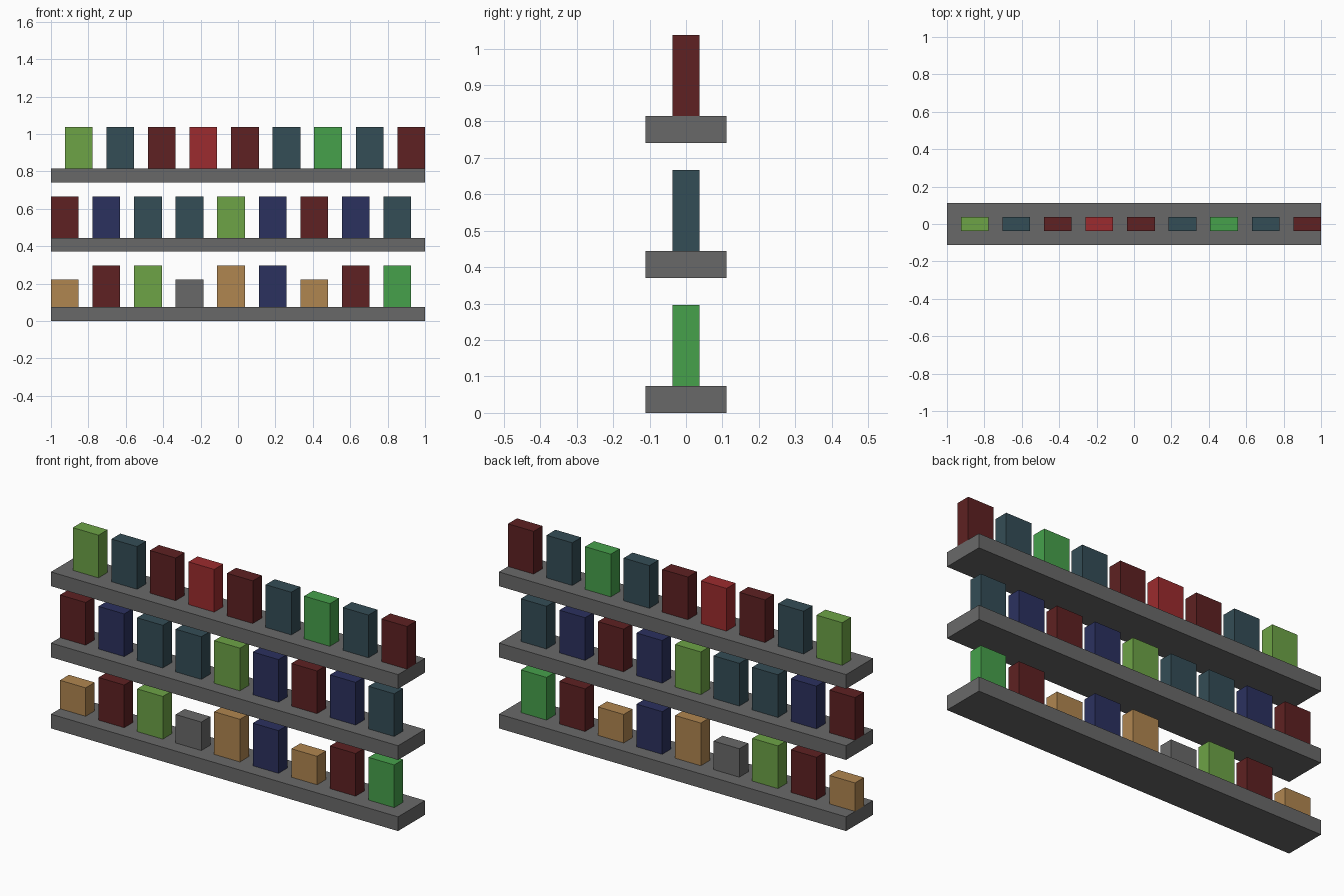
import bpy
import bmesh

cube = bpy.data.objects.get("Cube")
if cube:
    bpy.data.objects.remove(cube, do_unlink=True)

U = 2 / 27  # module: the shelf is 27 modules long


def linear(hex_colour):
    """Convert an sRGB hex string to a linear RGBA tuple."""
    rgb = [int(hex_colour[i:i + 2], 16) / 255 for i in (0, 2, 4)]
    return tuple(c / 12.92 if c <= 0.04045 else ((c + 0.055) / 1.055) ** 2.4
                 for c in rgb) + (1.0,)


def make_material(name, hex_colour):
    mat = bpy.data.materials.new(name)
    mat.use_nodes = True
    mat.diffuse_color = linear(hex_colour)
    bsdf = next(n for n in mat.node_tree.nodes if n.type == 'BSDF_PRINCIPLED')
    bsdf.inputs["Base Color"].default_value = linear(hex_colour)
    return mat


COLOURS = {
    "grey": "696969", "lime": "6DA346", "teal": "344D56", "maroon": "5E2122",
    "red": "9C2B2E", "green": "46A14B", "navy": "2B315F", "tan": "B08650",
}
MATS = {name: make_material(name, code) for name, code in COLOURS.items()}


def box(name, x, z, width, depth, height, colour):
    """Box in modules: x is its left edge, z its base, centred on y."""
    bm = bmesh.new()
    bmesh.ops.create_cube(bm, size=1)
    bmesh.ops.scale(bm, vec=(width * U, depth * U, height * U), verts=bm.verts)
    mesh = bpy.data.meshes.new(name)
    bm.to_mesh(mesh)
    bm.free()
    mesh.materials.append(MATS[colour])
    obj = bpy.data.objects.new(name, mesh)
    obj.location = ((x + width / 2 - 13.5) * U, 0, (z + height / 2) * U)
    bpy.context.collection.objects.link(obj)


# Each row: name, shelf base, first book offset, book colours from -x to +x
ROWS = [
    ("lower", 0, 0, "tan maroon lime grey tan navy tan maroon green"),
    ("middle", 5, 0, "maroon navy teal teal lime navy maroon navy teal"),
    ("upper", 10, 1, "lime teal maroon red maroon teal green teal maroon"),
]
SHORT = {("lower", 0), ("lower", 3), ("lower", 6)}

for row, base, offset, colours in ROWS:
    # Shelf board
    box(f"{row}_shelf", 0, base, 27, 3, 1, "grey")
    # Evenly spaced books standing on the board
    for i, colour in enumerate(colours.split()):
        height = 2 if (row, i) in SHORT else 3
        box(f"{row}_book_{i + 1}", offset + 3 * i, base + 1, 2, 1, height, colour)
